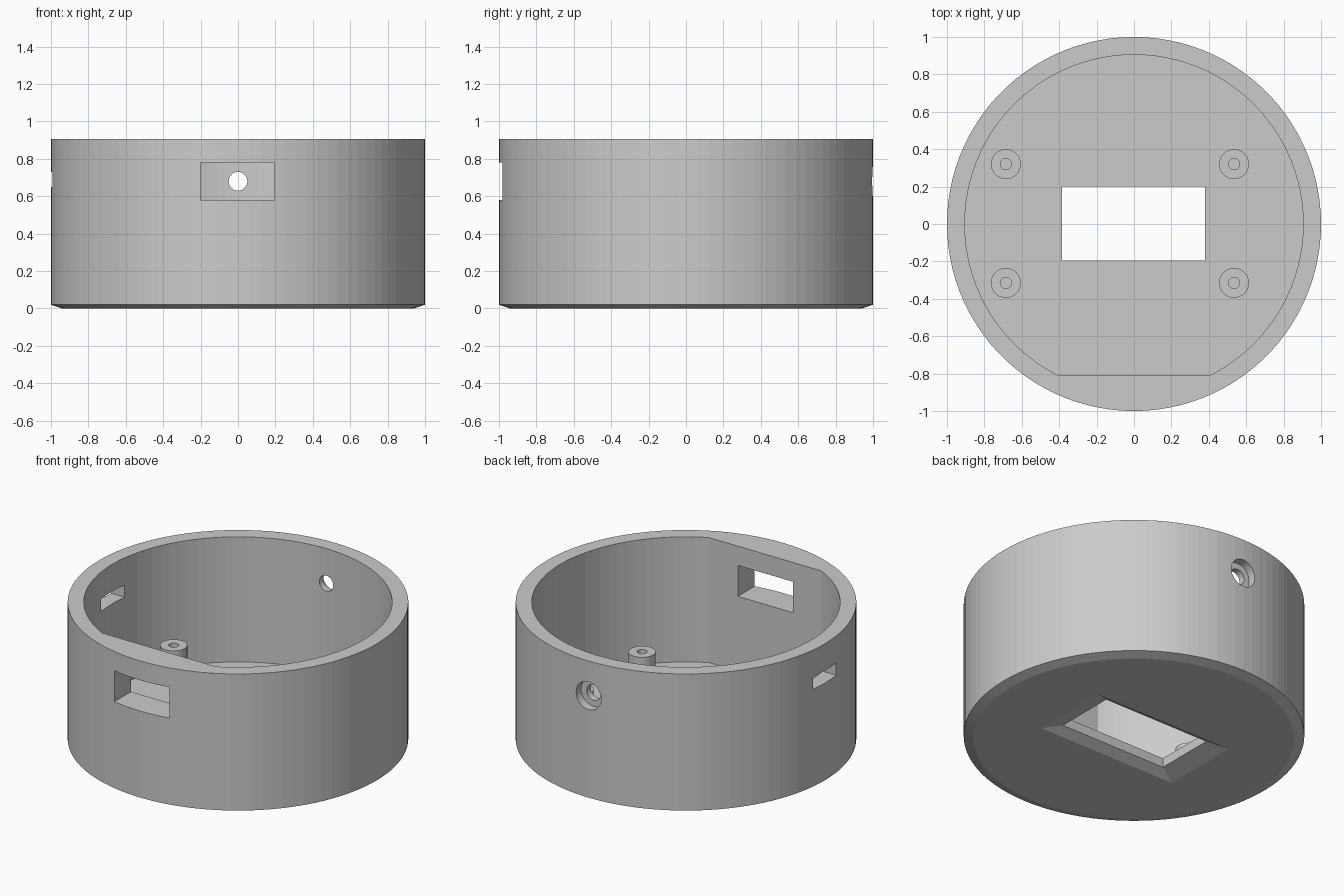
import bpy, bmesh
from math import cos, sin, pi
from mathutils import Matrix

old = bpy.data.objects.get("Cube")
if old:
    bpy.data.objects.remove(old, do_unlink=True)

HEIGHT, FLOOR, INNER, FLAT_Y = 0.905, 0.095, 0.905, -0.81

grey = bpy.data.materials.new("Plain grey")
grey.use_nodes = True
grey.diffuse_color = (0.6, 0.6, 0.6, 1)
grey.node_tree.nodes["Principled BSDF"].inputs["Base Color"].default_value = (0.6, 0.6, 0.6, 1)


def make_object(name, bm):
    bmesh.ops.recalc_face_normals(bm, faces=bm.faces)
    mesh = bpy.data.meshes.new(name)
    bm.to_mesh(mesh)
    bm.free()
    mesh.materials.append(grey)
    obj = bpy.data.objects.new(name, mesh)
    bpy.context.collection.objects.link(obj)
    return obj


def lathe(name, profile, sides, matrix=Matrix()):
    """Solid of revolution from (radius, z) points; both ends are capped."""
    bm = bmesh.new()
    rings = [[bm.verts.new((r * cos(2 * pi * i / sides), r * sin(2 * pi * i / sides), z))
              for i in range(sides)] for r, z in profile]
    for low, high in zip(rings, rings[1:]):
        for i in range(sides):
            j = (i + 1) % sides
            bm.faces.new((low[i], low[j], high[j], high[i]))
    bm.faces.new(rings[0][::-1])
    bm.faces.new(rings[-1])
    bm.transform(matrix)
    return make_object(name, bm)


def block(name, x, y, z, bottom_scale=1):
    """Box between given limits, optionally flared at the bottom."""
    bm = bmesh.new()
    bmesh.ops.create_cube(bm, size=1)
    for v in bm.verts:
        k = bottom_scale if v.co.z < 0 else 1
        v.co = [(a + b) / 2 + c * (b - a) * s
                for (a, b), c, s in zip((x, y, z), v.co, (k, k, 1))]
    return make_object(name, bm)


def cut(target, cutter):
    cutter.hide_render = True
    mod = target.modifiers.new(cutter.name, "BOOLEAN")
    mod.operation, mod.solver, mod.object = "DIFFERENCE", "EXACT", cutter
    bpy.context.view_layer.objects.active = target
    bpy.ops.object.modifier_apply(modifier=mod.name)
    bpy.data.objects.remove(cutter, do_unlink=True)


# Round housing with a chamfered bottom edge
housing = lathe("housing", [(0.94, 0), (1, 0.02), (1, HEIGHT)], 100)

# Round pocket with one flat wall at the front
pocket = lathe("pocket_cutter", [(INNER, FLOOR), (INNER, HEIGHT + 0.1)], 100)
cut(pocket, block("flat_cutter", (-1, 1), (-1.2, FLAT_Y), (0, 1.2)))
cut(housing, pocket)

# Floor window, flared underneath
window_x, window_y = (-0.385, 0.38), (-0.195, 0.2)
cut(housing, block("window_cutter", window_x, window_y, (-0.1, 0.2)))
cut(housing, block("flare_cutter", window_x, window_y, (0, 0.035), 1.31))

# Front and side slots
cut(housing, block("front_slot_cutter", (-0.2, 0.195), (-1.1, -0.7), (0.58, 0.78)))
cut(housing, block("side_slot_cutter", (-1.1, -0.8), (-0.12, 0.12), (0.65, 0.73)))

# Counterbored hole through the back wall
to_back = Matrix.Translation((0, 0, 0.68)) @ Matrix.Rotation(-pi / 2, 4, "X")
cut(housing, lathe("back_hole_cutter",
                   [(0.05, 0.8), (0.05, 0.945), (0.09, 0.945), (0.09, 1.1)], 32, to_back))

# Four hollow screw posts
for side, x in (("right", -0.685), ("left", 0.535)):
    for end, y in (("front", -0.315), ("back", 0.32)):
        lathe(f"screw_post_{end}_{side}",
              [(0.08, FLOOR - 0.02), (0.08, 0.32), (0.03, 0.32), (0.03, FLOOR + 0.002)],
              32, Matrix.Translation((x, y, 0)))
